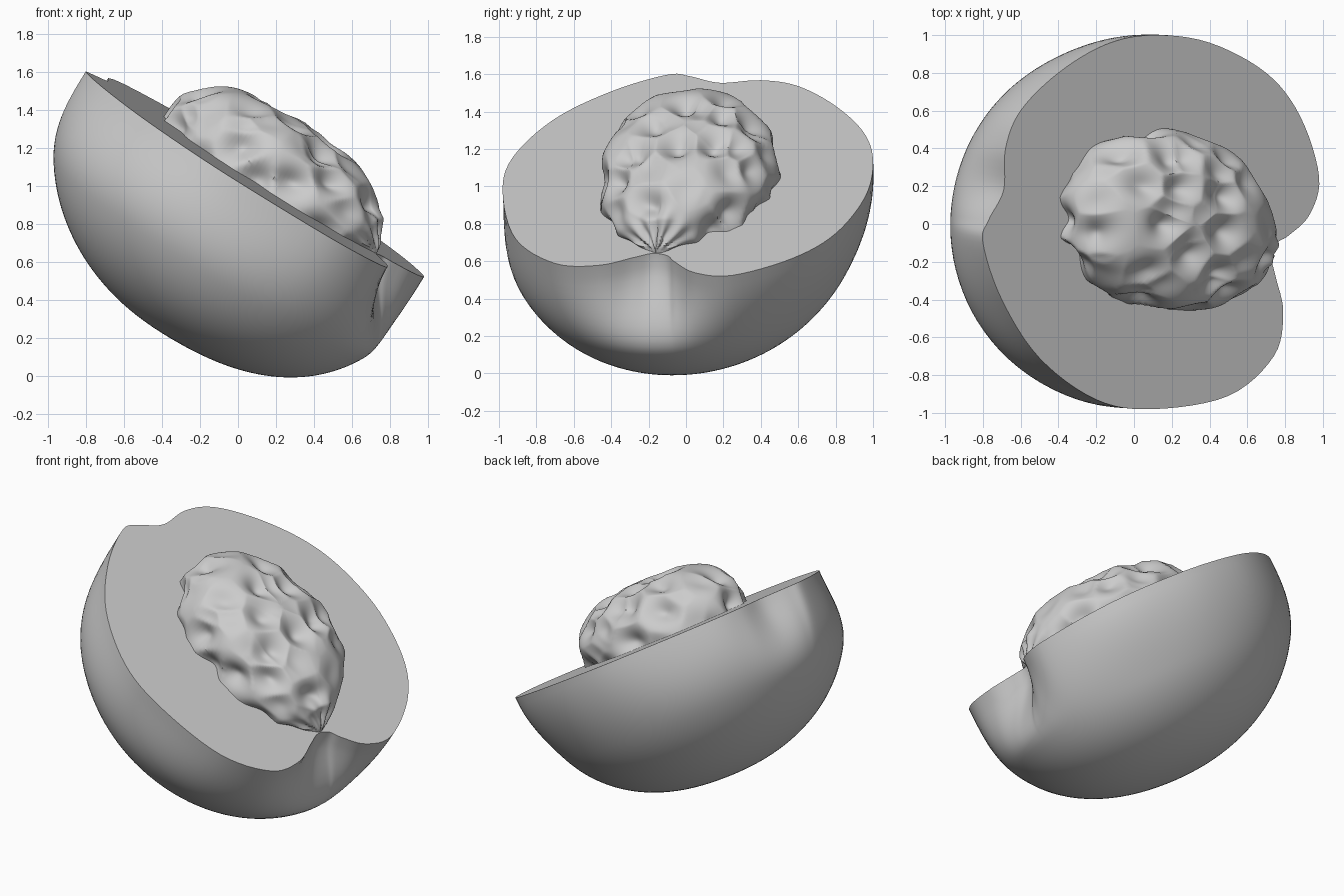
import bpy
import bmesh
import math
from mathutils import Vector, noise

cube = bpy.data.objects.get("Cube")
if cube:
    bpy.data.objects.remove(cube)

# Slanted cut plane: z = RISE + SLOPE_X * x + SLOPE_Y * y
RISE, SLOPE_X, SLOPE_Y = 1.11, -0.62, 0.09
NORMAL = Vector((-SLOPE_X, -SLOPE_Y, 1)).normalized()

grey = bpy.data.materials.new("pale_grey")
grey.use_nodes = True
grey.diffuse_color = (0.6, 0.6, 0.6, 1)
grey.node_tree.nodes["Principled BSDF"].inputs["Base Color"].default_value = grey.diffuse_color


def on_plane(x, y):
    return Vector((x, y, RISE + SLOPE_X * x + SLOPE_Y * y))


def smoothstep(t):
    t = max(0.0, min(1.0, t))
    return t * t * (3 - 2 * t)


def closed_spline(points, steps):
    """Catmull-Rom loop through the points, laid on the cut plane."""
    pts = [on_plane(*p) for p in points]
    count = len(pts)
    loop = []
    for i in range(count):
        a, b, c, d = (pts[(i + k) % count] for k in (-1, 0, 1, 2))
        for s in range(steps):
            t = s / steps
            loop.append(b + 0.5 * t * (c - a + t * (2 * a - 5 * b + 4 * c - d
                                                    + t * (3 * (b - c) + d - a))))
    return loop


def dome(name, outline, centre, height, direction, power, rings, radii, fade, cap, relief=None):
    """Loft an outline to a pole, easing it into a plain oval on the way."""
    bm = bmesh.new()
    rows = []
    for r in range(rings):
        a = math.pi / 2 * r / rings
        row = []
        for p in outline:
            arm = p - centre
            angle = math.atan2(arm.y, arm.x)
            e = 2 / power(angle)
            depth = height * math.sin(a) ** e
            oval = 1 / math.hypot(math.cos(angle) / radii[0], math.sin(angle) / radii[1])
            oval *= 1 - .025 * math.sin(angle)
            plain = oval / math.hypot(arm.x, arm.y)
            w = smoothstep(depth / fade)
            scale = math.cos(a) ** e * (1 - w + w * plain)
            row.append(bm.verts.new(centre + arm * scale + direction * depth))
        rows.append(row)
    pole = bm.verts.new(centre + direction * height)
    count = len(outline)
    for i in range(count):
        j = (i + 1) % count
        for low, high in zip(rows, rows[1:]):
            bm.faces.new((low[i], low[j], high[j], high[i]))
        bm.faces.new((rows[-1][i], rows[-1][j], pole))
    if cap:
        bm.faces.new(rows[0])
    bmesh.ops.recalc_face_normals(bm, faces=bm.faces)
    bm.normal_update()
    if relief:
        moves = [(v, v.normal * relief(v.co)) for v in bm.verts]
        for v, move in moves:
            v.co += move
    mesh = bpy.data.meshes.new(name)
    bm.to_mesh(mesh)
    bm.free()
    mesh.materials.append(grey)
    obj = bpy.data.objects.new(name, mesh)
    bpy.context.collection.objects.link(obj)
    bpy.ops.object.select_all(action='DESELECT')
    obj.select_set(True)
    bpy.context.view_layer.objects.active = obj
    bpy.ops.object.shade_smooth_by_angle(angle=math.radians(45))


# Fruit half: round outline with a stem notch and a shallow seam groove
fruit_outline = [
    (.1, 1), (.4, .96), (.7, .8), (.88, .57), (.98, .25), (.93, .05), (.82, -.06),
    (.76, -.1), (.73, -.18), (.75, -.28), (.79, -.47), (.74, -.7), (.5, -.91),
    (.1, -.98), (-.2, -.93), (-.5, -.71), (-.7, -.4), (-.8, -.1), (-.77, .02),
    (-.69, .18), (-.68, .4), (-.6, .6), (-.4, .8), (-.15, .95)]
dome("fruit_half", closed_spline(fruit_outline, 6), on_plane(.09, 0), .96, -NORMAL,
     lambda angle: 2.23 + .2 * math.cos(angle) - .1 * math.sin(angle),
     40, (.93, 1.01), .5, True)


# Stone: dimpled dome with radiating wrinkles at its tip
TIP = on_plane(.72, -.16)


def dimples(co):
    to_tip = co - TIP
    near = smoothstep(1 - to_tip.length / .35)
    warp = noise.noise_vector(co * 3) * .04
    stretched = (co + warp) * 5.6
    stretched.x *= .8
    nearest = noise.voronoi(stretched)[0][0]
    pit = .085 * math.exp(-(nearest / .45) ** 2)
    around = math.atan2(to_tip.dot(NORMAL), to_tip.y)
    wrinkle = .016 * math.sin(around * 11) * near * min(1, to_tip.length * 8)
    return .032 * (1 - near) - pit * (1 - .8 * near) + wrinkle


stone_outline = [
    (-.38, .04), (-.35, .2), (-.2, .39), (.08, .48), (.38, .42), (.57, .25), (.67, .03),
    (.73, -.13), (.7, -.2), (.56, -.34), (.3, -.43), (0, -.41), (-.25, -.27), (-.36, -.1)]
dome("stone", closed_spline(stone_outline, 16), on_plane(.14, .02) - NORMAL * .03, .37, NORMAL,
     lambda angle: 2.4, 70, (.51, .47), .5, False, dimples)
